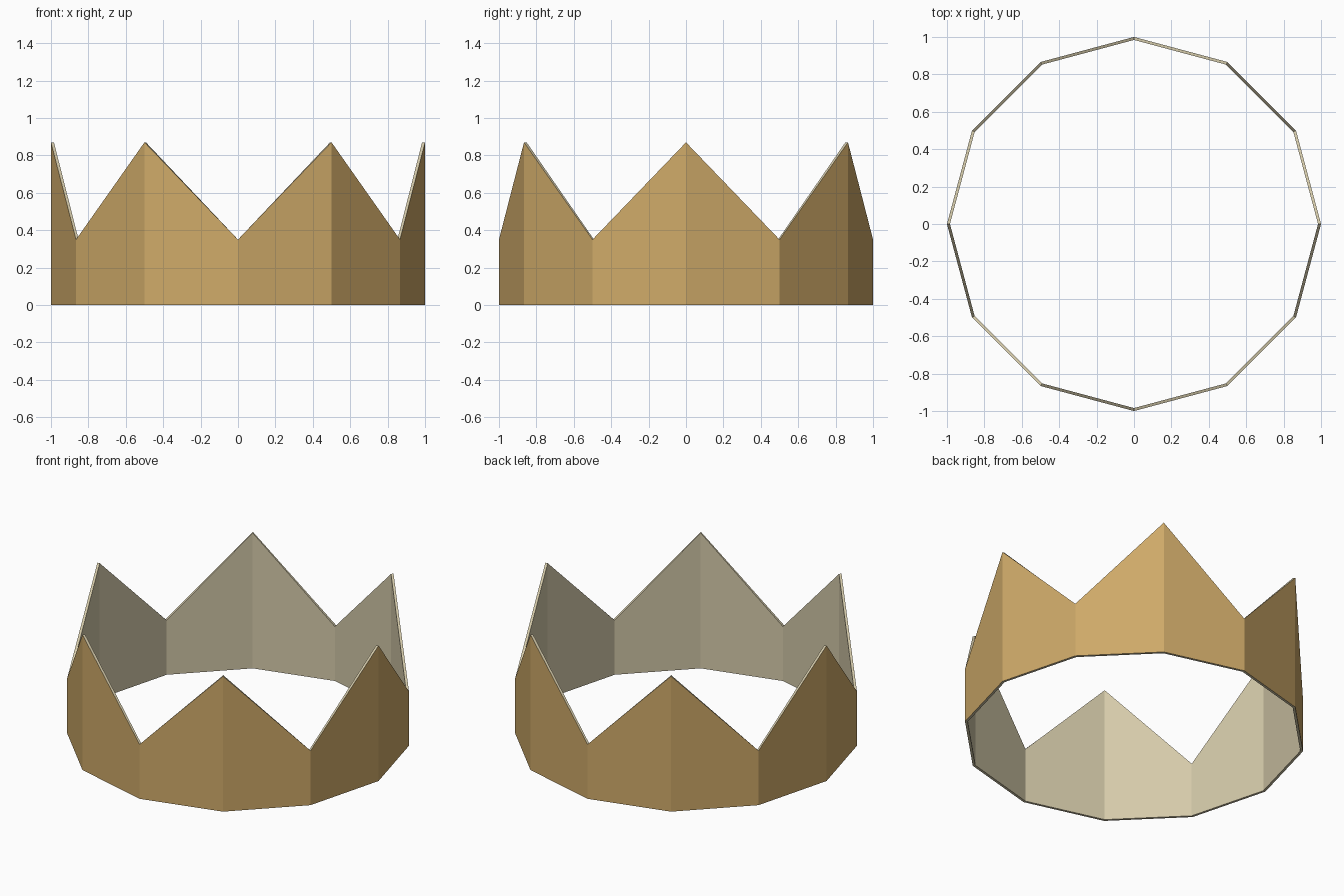
import bpy
import bmesh
from math import cos, sin, pi

if "Cube" in bpy.data.objects:
    bpy.data.objects.remove(bpy.data.objects["Cube"])

SIDES = 12
R_OUT, R_IN = 1.0, 0.984
PEAK, VALLEY = 0.87, 0.35


def material(name, color):
    m = bpy.data.materials.new(name)
    m.diffuse_color = color
    m.use_nodes = True
    m.node_tree.nodes["Principled BSDF"].inputs["Base Color"].default_value = m.diffuse_color
    return m


# Crown band: each column of the 12-sided ring alternates peak and valley
bm = bmesh.new()
columns = []
for i in range(SIDES):
    a = 2 * pi * i / SIDES
    top = PEAK if i % 2 == 0 else VALLEY
    columns.append([bm.verts.new((r * cos(a), r * sin(a), z))
                    for r, z in ((R_OUT, 0), (R_OUT, top), (R_IN, top), (R_IN, 0))])

# Outer wall (gold), then top rim, inner wall and bottom rim (cream)
for i in range(SIDES):
    a, b = columns[i], columns[(i + 1) % SIDES]
    for k in range(4):
        n = (k + 1) % 4
        face = bm.faces.new((a[k], b[k], b[n], a[n]))
        face.material_index = 0 if k == 0 else 1
bmesh.ops.recalc_face_normals(bm, faces=bm.faces)

mesh = bpy.data.meshes.new("crown")
bm.to_mesh(mesh)
bm.free()
mesh.materials.append(material("gold", (0.62, 0.40, 0.14, 1)))
mesh.materials.append(material("cream_lining", (0.66, 0.59, 0.40, 1)))
crown = bpy.data.objects.new("crown", mesh)
bpy.context.collection.objects.link(crown)
